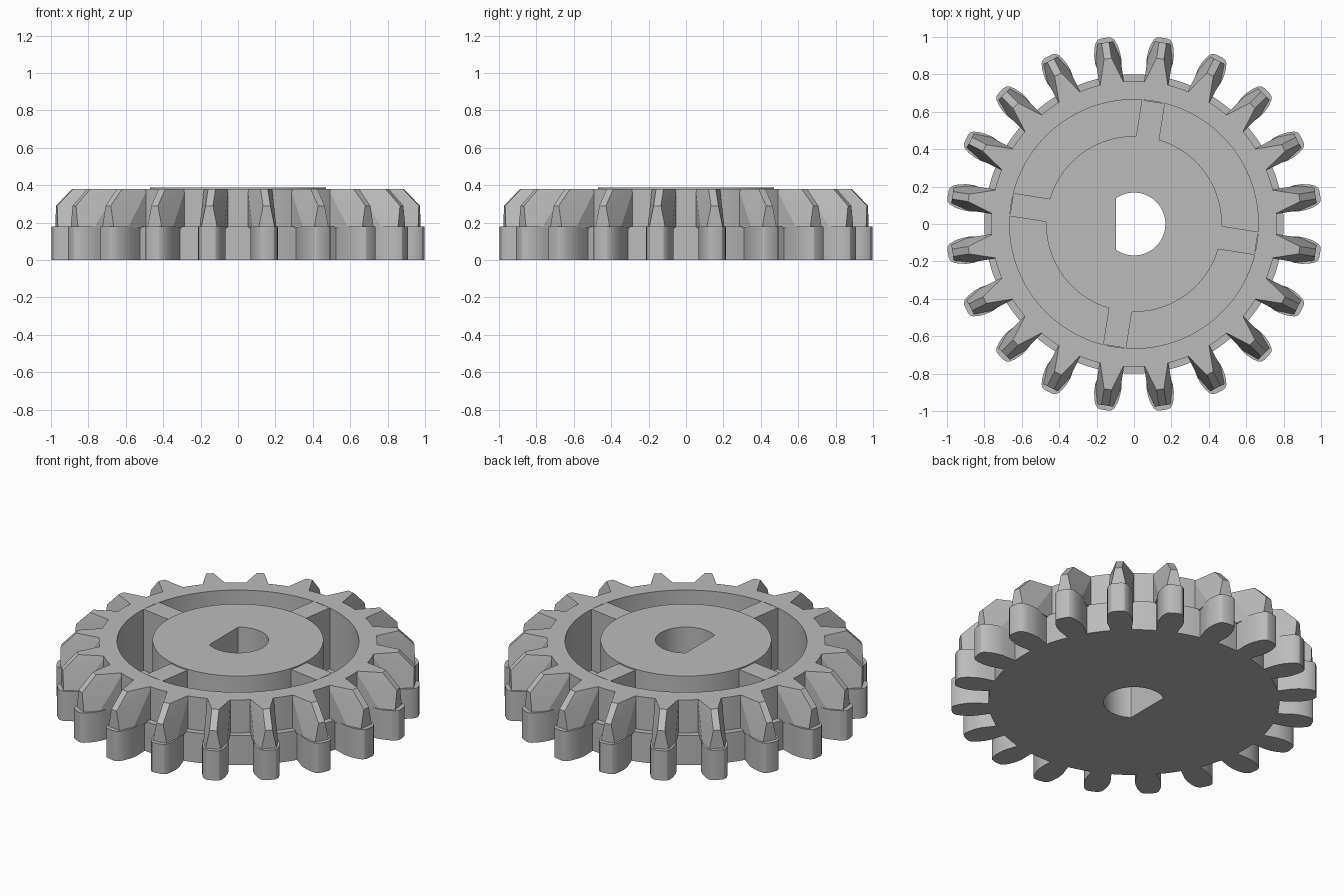
import bpy, bmesh, math
from mathutils import Matrix

cube = bpy.data.objects.get("Cube")
if cube:
    bpy.data.objects.remove(cube, do_unlink=True)

grey = bpy.data.materials.new("mid grey plastic")
grey.use_nodes = True
colour = (0.5, 0.5, 0.5, 1)
grey.diffuse_color = colour
grey.node_tree.nodes["Principled BSDF"].inputs["Base Color"].default_value = colour

TEETH = 20
SEGMENTS = 144


def finish(name, bm, angle=30):
    bmesh.ops.recalc_face_normals(bm, faces=bm.faces[:])
    mesh = bpy.data.meshes.new(name)
    bm.to_mesh(mesh)
    bm.free()
    obj = bpy.data.objects.new(name, mesh)
    bpy.context.collection.objects.link(obj)
    mesh.materials.append(grey)
    bpy.ops.object.select_all(action='DESELECT')
    obj.select_set(True)
    bpy.context.view_layer.objects.active = obj
    bpy.ops.object.shade_smooth_by_angle(angle=math.radians(angle))
    return obj


def round_ring(radius):
    return lambda a: (radius * math.cos(a), radius * math.sin(a))


def shaft_ring(a, radius=0.168, flat=-0.095):
    # circle with one flat side
    return max(radius * math.cos(a), flat), radius * math.sin(a)


def copies(obj, count, start):
    # repeat a part around the vertical axis
    for i in range(count):
        part = obj if i == 0 else obj.copy()
        if i:
            bpy.context.collection.objects.link(part)
        part.name = f"{obj.name.split('.')[0]}.{i:02d}"
        part.rotation_euler.z = math.radians(start + i * 360 / count)


# Wheel body: base, stepped rim, pocket floor, hub and shaft hole
rings = [(shaft_ring, 0), (round_ring(0.8), 0), (round_ring(0.8), 0.18),
         (round_ring(0.765), 0.18), (round_ring(0.765), 0.38),
         (round_ring(0.665), 0.38), (round_ring(0.665), 0.01),
         (round_ring(0.47), 0.01), (round_ring(0.47), 0.387), (shaft_ring, 0.387)]
bm = bmesh.new()
loops = [[bm.verts.new((*ring(math.tau * i / SEGMENTS), z)) for i in range(SEGMENTS)]
         for ring, z in rings]
for k, lower in enumerate(loops):
    upper = loops[(k + 1) % len(loops)]
    for i in range(SEGMENTS):
        j = (i + 1) % SEGMENTS
        bm.faces.new((lower[i], lower[j], upper[j], upper[i]))
finish("wheel_body", bm)

# Spokes between hub and rim
bm = bmesh.new()
bmesh.ops.create_cube(bm, size=1, matrix=Matrix.Translation((0.56, 0, 0.195))
                      @ Matrix.Diagonal((0.204, 0.125, 0.37, 1)))
copies(finish("spoke", bm), 4, -9)

# Lower teeth: bulging flanks with rounded tips
half = [(0.785, 0.055), (0.83, 0.062), (0.88, 0.071), (0.92, 0.07),
        (0.96, 0.062), (0.99, 0.05), (1.003, 0.036), (1.007, 0.018)]
outline = half + [(x, -y) for x, y in reversed(half)]
bm = bmesh.new()
base = bm.faces.new([bm.verts.new((x, y, 0)) for x, y in outline])
extruded = bmesh.ops.extrude_face_region(bm, geom=[base], use_keep_orig=True)
top = [v for v in extruded["geom"] if isinstance(v, bmesh.types.BMVert)]
bmesh.ops.translate(bm, verts=top, vec=(0, 0, 0.18))
copies(finish("lower_tooth", bm), TEETH, 9)

# Upper teeth: tapered wedges with a sloped outer edge
corners = [(0.74, 0.066, 0.17), (0.9, 0.066, 0.17), (0.982, 0.044, 0.17),
           (0.982, 0.02, 0.29), (0.895, 0.02, 0.38), (0.75, 0.066, 0.38)]
bm = bmesh.new()
for x, y, z in corners:
    for side in (1, -1):
        bm.verts.new((x, side * y, z))
bmesh.ops.convex_hull(bm, input=bm.verts[:])
copies(finish("upper_tooth", bm, 12), TEETH, 9)
